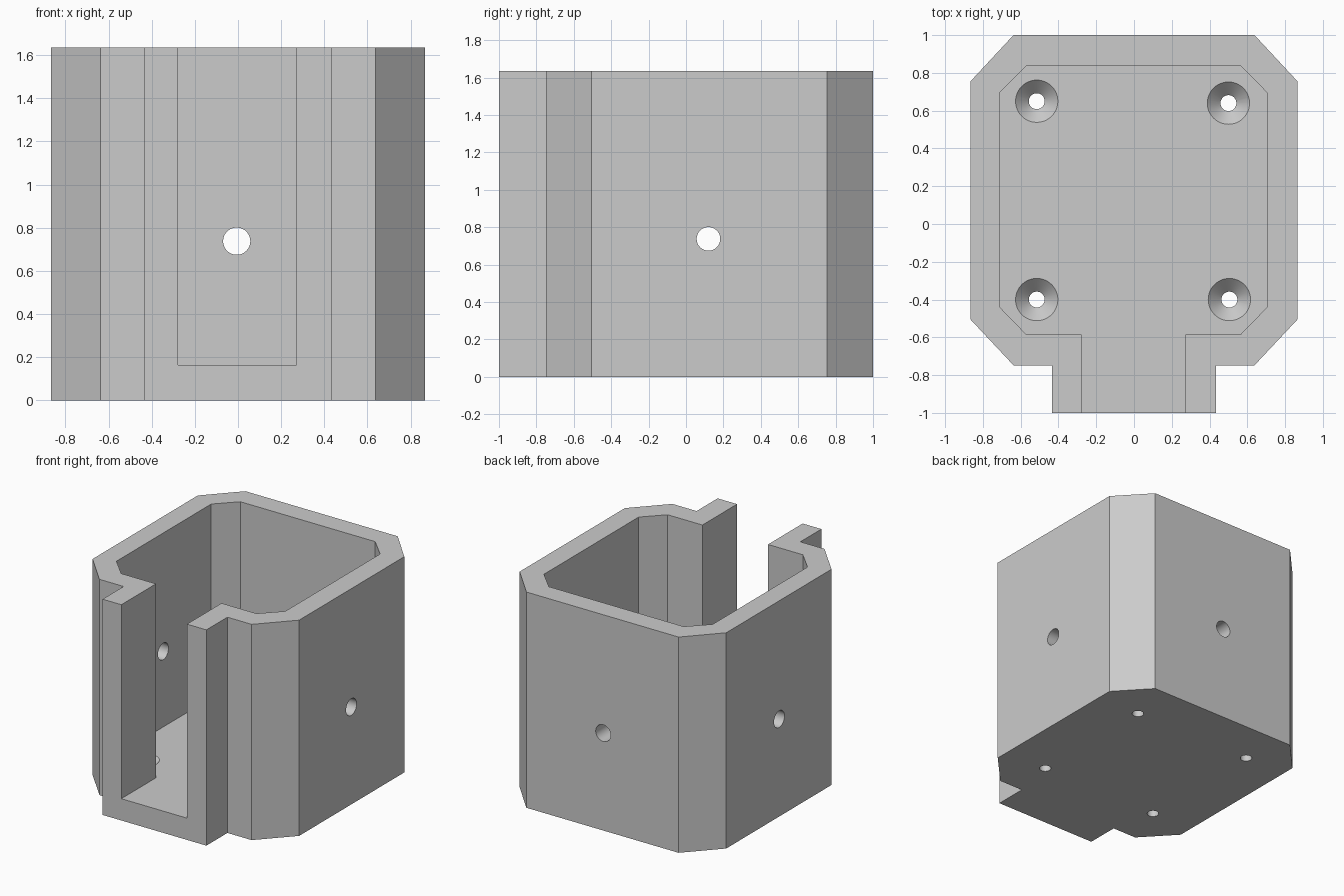
import bpy, bmesh, math
from mathutils import Matrix, Vector

cube = bpy.data.objects.get("Cube")
if cube:
    bpy.data.objects.remove(cube, do_unlink=True)

HEIGHT, FLOOR = 1.635, 0.165

grey = bpy.data.materials.new("plain grey")
grey.use_nodes = True
colour = (0.6, 0.6, 0.6, 1)
grey.diffuse_color = colour
grey.node_tree.nodes["Principled BSDF"].inputs["Base Color"].default_value = colour


def make_object(name, bm):
    bmesh.ops.recalc_face_normals(bm, faces=bm.faces)
    mesh = bpy.data.meshes.new(name)
    bm.to_mesh(mesh)
    bm.free()
    mesh.materials.append(grey)
    obj = bpy.data.objects.new(name, mesh)
    bpy.context.collection.objects.link(obj)
    return obj


def mirrored_prism(name, half, bottom, top, shift=0):
    """Extrude a half outline, mirrored across x, into a solid."""
    outline = half + [(-x, y) for x, y in reversed(half)]
    bm = bmesh.new()
    face = bm.faces.new([bm.verts.new((x + shift, y, bottom)) for x, y in outline])
    grown = bmesh.ops.extrude_face_region(bm, geom=[face])["geom"]
    bmesh.ops.translate(bm, vec=(0, 0, top - bottom),
                        verts=[v for v in grown if isinstance(v, bmesh.types.BMVert)])
    return make_object(name, bm)


def round_cutter(name, start, end, r_start, r_end):
    a, b = Vector(start), Vector(end)
    turn = (b - a).to_track_quat("Z", "Y").to_matrix().to_4x4()
    bm = bmesh.new()
    bmesh.ops.create_cone(bm, cap_ends=True, segments=48, radius1=r_start, radius2=r_end,
                          depth=(b - a).length, matrix=Matrix.Translation((a + b) / 2) @ turn)
    return make_object(name, bm)


# Outer body with chamfered corners and a front neck
housing = mirrored_prism("housing", [
    (0.638, 1), (0.866, 0.755), (0.866, -0.505),
    (0.638, -0.748), (0.435, -0.748), (0.435, -1)], 0, HEIGHT)

# Cavity, open at the top and through the front neck
cutters = [mirrored_prism("cavity_cutter", [
    (0.565, 0.84), (0.708, 0.695), (0.708, -0.44),
    (0.567, -0.585), (0.275, -0.585), (0.275, -1.2)], FLOOR, HEIGHT + 0.2, -0.003)]

# Countersunk screw holes in the floor
R_SCREW, R_SINK, SINK = 0.042, 0.112, 0.07
for x, y in [(-0.515, 0.65), (0.5, 0.64), (-0.515, -0.4), (0.505, -0.4)]:
    cutters.append(round_cutter("screw_cutter", (x, y, -0.1), (x, y, 0.3), R_SCREW, R_SCREW))
    cutters.append(round_cutter("sink_cutter", (x, y, FLOOR - SINK), (x, y, FLOOR + SINK),
                                R_SCREW, 2 * R_SINK - R_SCREW))

# Cross holes through the side walls and the back wall
R_WALL, Z_WALL = 0.063, 0.738
cutters.append(round_cutter("side_cutter", (-1.2, 0.12, Z_WALL), (1.2, 0.12, Z_WALL), R_WALL, R_WALL))
cutters.append(round_cutter("back_cutter", (-0.006, 0.5, Z_WALL), (-0.006, 1.2, Z_WALL), R_WALL, R_WALL))

# Cut everything, then remove the cutters
bpy.ops.object.select_all(action="DESELECT")
bpy.context.view_layer.objects.active = housing
housing.select_set(True)
for cutter in cutters:
    cutter.hide_render = True
    mod = housing.modifiers.new("cut", "BOOLEAN")
    mod.operation, mod.solver, mod.object = "DIFFERENCE", "EXACT", cutter
    bpy.ops.object.modifier_apply(modifier=mod.name)
    bpy.data.objects.remove(cutter, do_unlink=True)

bpy.ops.object.shade_smooth_by_angle(angle=math.radians(30))
